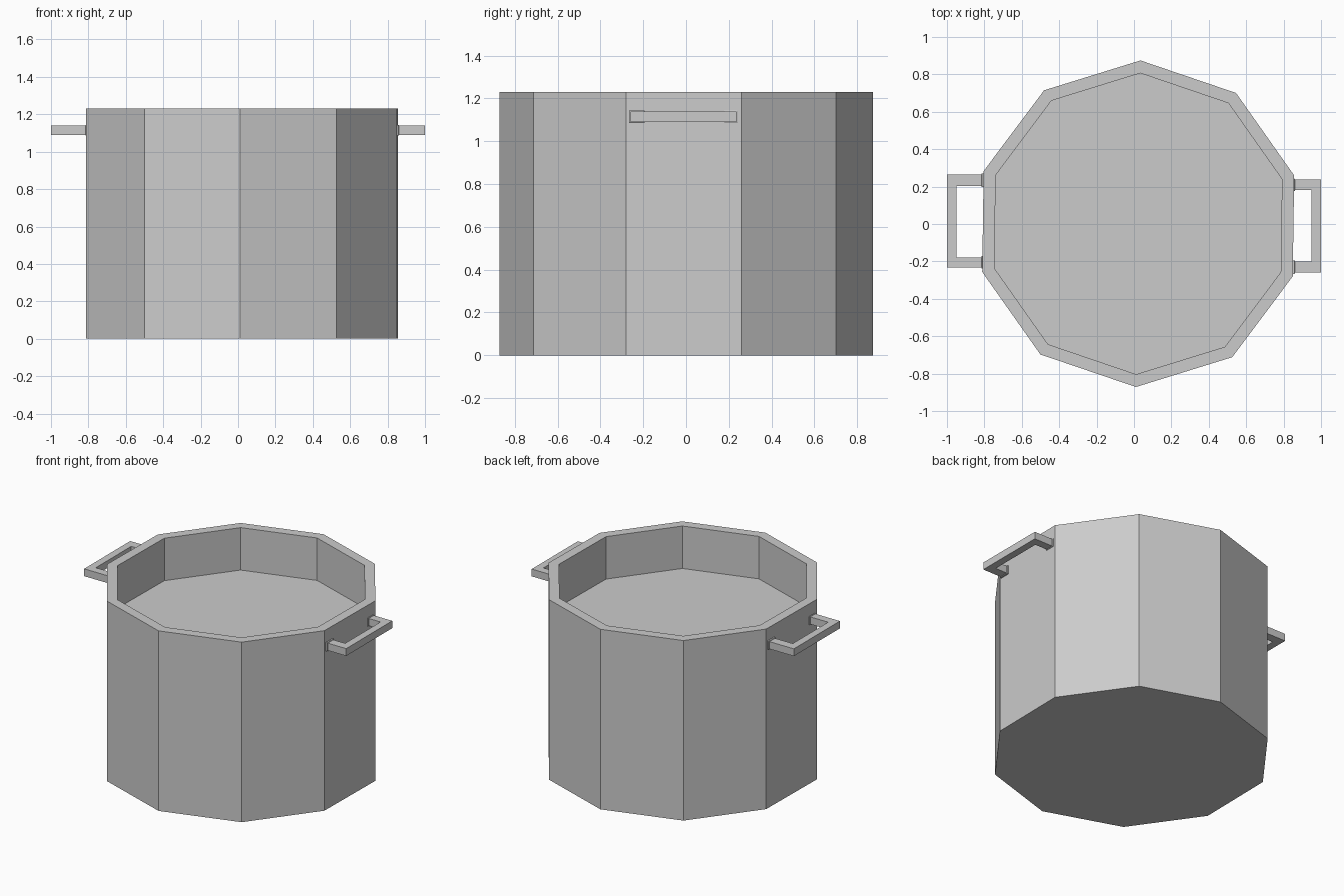
import bpy, bmesh
from math import cos, sin, radians

if "Cube" in bpy.data.objects:
    bpy.data.objects.remove(bpy.data.objects["Cube"])

CX, CY = 0.0225, 0.0015
R_OUT, R_IN = 0.873, 0.805
TOP, LEVEL = 1.23, 0.94


def add_object(name, bm):
    bmesh.ops.recalc_face_normals(bm, faces=bm.faces)
    mesh = bpy.data.meshes.new(name)
    bm.to_mesh(mesh)
    bm.free()
    obj = bpy.data.objects.new(name, mesh)
    bpy.context.collection.objects.link(obj)
    return obj


def ring(bm, radius, z):
    angles = [radians(89.2 - 36 * i) for i in range(10)]
    return [bm.verts.new((CX + radius * cos(a), CY + radius * sin(a), z)) for a in angles]


def bridge(bm, a, b):
    for i in range(len(a)):
        j = (i + 1) % len(a)
        bm.faces.new((a[i], a[j], b[j], b[i]))


# Ten-sided pot with a thick rim and a raised inner surface
bm = bmesh.new()
rings = [ring(bm, R_OUT, 0), ring(bm, R_OUT, TOP), ring(bm, R_IN, TOP), ring(bm, R_IN, LEVEL)]
for lower, upper in zip(rings, rings[1:]):
    bridge(bm, lower, upper)
bm.faces.new(rings[0])
bm.faces.new(rings[-1])
add_object("pot_body", bm)


def handle(name, side, root):
    """U-shaped bar with slightly flared ends; side is +1 or -1 (half turn)."""
    tip, y0, y1, t, f = 1.0, -0.262, 0.235, 0.05, 0.006
    stub, sunk = root + 0.006, root - 0.02
    # Outer and inner edge of the U, each listed from one root to the other
    outer = [(sunk, y0 - f), (stub, y0 - f), (stub + 0.002, y0), (tip, y0),
             (tip, y1), (stub + 0.002, y1), (stub, y1 + f), (sunk, y1 + f)]
    a, b = y0 + 0.06, y1 - 0.055
    inner = [(sunk, a + f), (stub, a + f), (stub + 0.002, a), (tip - t, a),
             (tip - t, b), (stub + 0.002, b), (stub, b - f), (sunk, b - f)]
    bm = bmesh.new()
    loops = []
    for pts, top in ((outer, 0), (outer, 1), (inner, 1), (inner, 0)):
        verts = []
        for x, y in pts:
            flare = 0.004 if x <= stub else 0
            z = 1.14 + flare if top else 1.09 - flare
            verts.append(bm.verts.new((side * x, side * y + 0.002, z)))
        loops.append(verts)
    for k in range(4):
        a, b = loops[k], loops[(k + 1) % 4]
        for i in range(len(a) - 1):
            bm.faces.new((a[i], a[i + 1], b[i + 1], b[i]))
    for i in (0, -1):
        bm.faces.new([loop[i] for loop in loops])
    add_object(name, bm)


# Side handles
handle("right_handle", 1, 0.853)
handle("left_handle", -1, 0.808)
